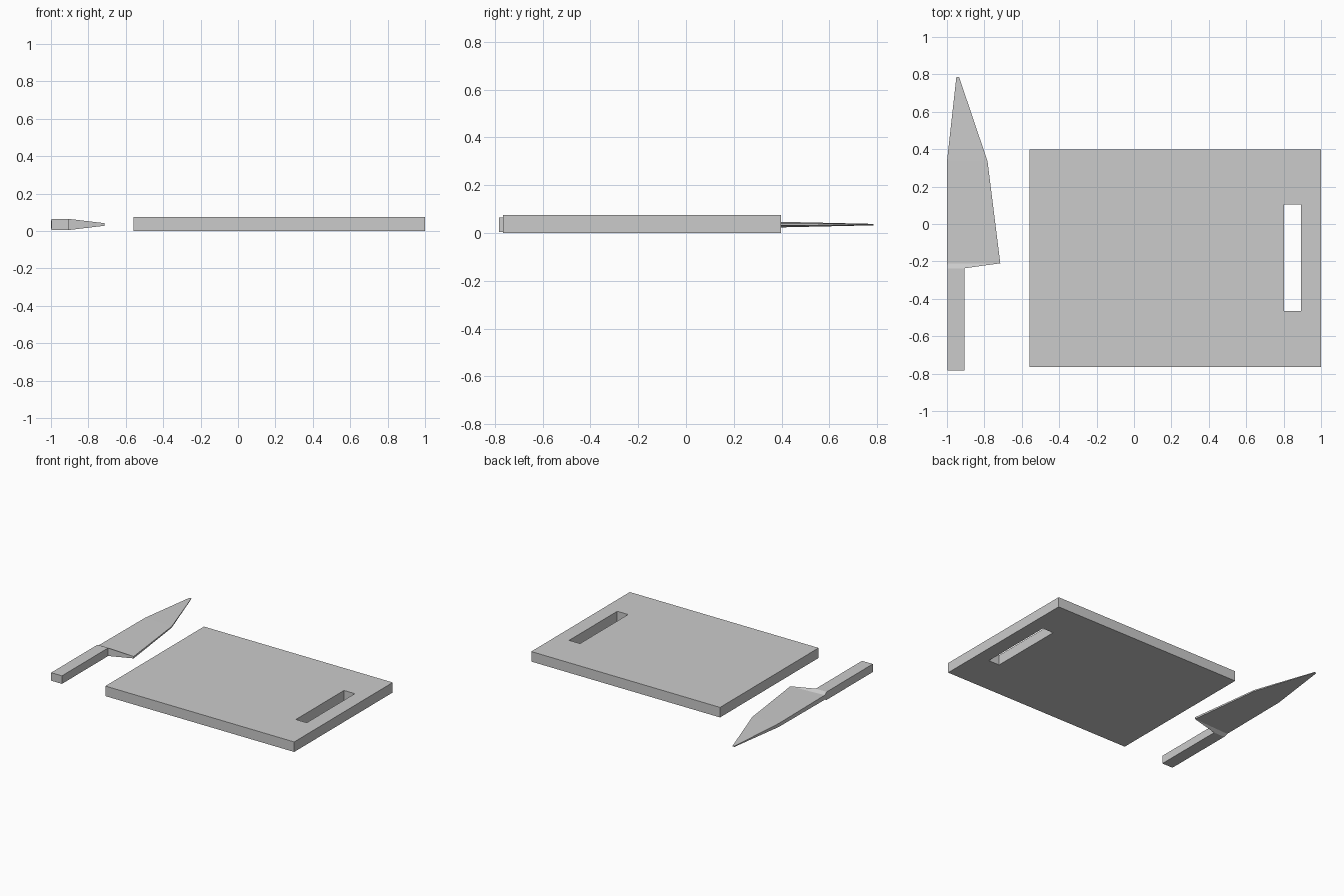
import bpy, bmesh

if "Cube" in bpy.data.objects:
    bpy.data.objects.remove(bpy.data.objects["Cube"])


def make_object(name, bm):
    bmesh.ops.recalc_face_normals(bm, faces=bm.faces[:])
    mesh = bpy.data.meshes.new(name)
    bm.to_mesh(mesh)
    bm.free()
    obj = bpy.data.objects.new(name, mesh)
    bpy.context.collection.objects.link(obj)
    return obj


def ring(bm, x0, x1, y0, y1, z):
    return [bm.verts.new((x, y, z)) for x, y in ((x0, y0), (x1, y0), (x1, y1), (x0, y1))]


# Chopping board: outer and slot outlines joined by walls and flat frames
bm = bmesh.new()
outer, slot = (-0.56, 1.0, -0.765, 0.398), (0.803, 0.893, -0.464, 0.104)
bottom_out, top_out = ring(bm, *outer, 0), ring(bm, *outer, 0.075)
bottom_in, top_in = ring(bm, *slot, 0), ring(bm, *slot, 0.075)
for a, b in ((bottom_out, top_out), (top_out, top_in), (top_in, bottom_in), (bottom_in, bottom_out)):
    for i in range(4):
        j = (i + 1) % 4
        bm.faces.new((a[i], a[j], b[j], b[i]))
make_object("chopping_board", bm)

# Knife: handle and blade lofted through four-sided sections
# (spine x, spine y, spine half thickness, edge x, edge y, edge half thickness)
sections = [
    (-0.996, -0.782, 0.030, -0.907, -0.782, 0.030),
    (-0.996, -0.237, 0.030, -0.907, -0.237, 0.030),
    (-1.0, -0.21, 0.017, -0.715, -0.21, 0.007),
    (-1.0, 0.335, 0.013, -0.783, 0.335, 0.005),
    (-0.95, 0.785, 0.003, -0.935, 0.785, 0.002),
]
mid_z = 0.035
bm = bmesh.new()
rings = []
for sx, sy, st, ex, ey, et in sections:
    rings.append([bm.verts.new(p) for p in (
        (sx, sy, mid_z - st), (ex, ey, mid_z - et),
        (ex, ey, mid_z + et), (sx, sy, mid_z + st))])
for a, b in zip(rings, rings[1:]):
    for i in range(4):
        j = (i + 1) % 4
        bm.faces.new((a[i], a[j], b[j], b[i]))
bm.faces.new(rings[0])
bm.faces.new(rings[-1])
make_object("knife", bm)
